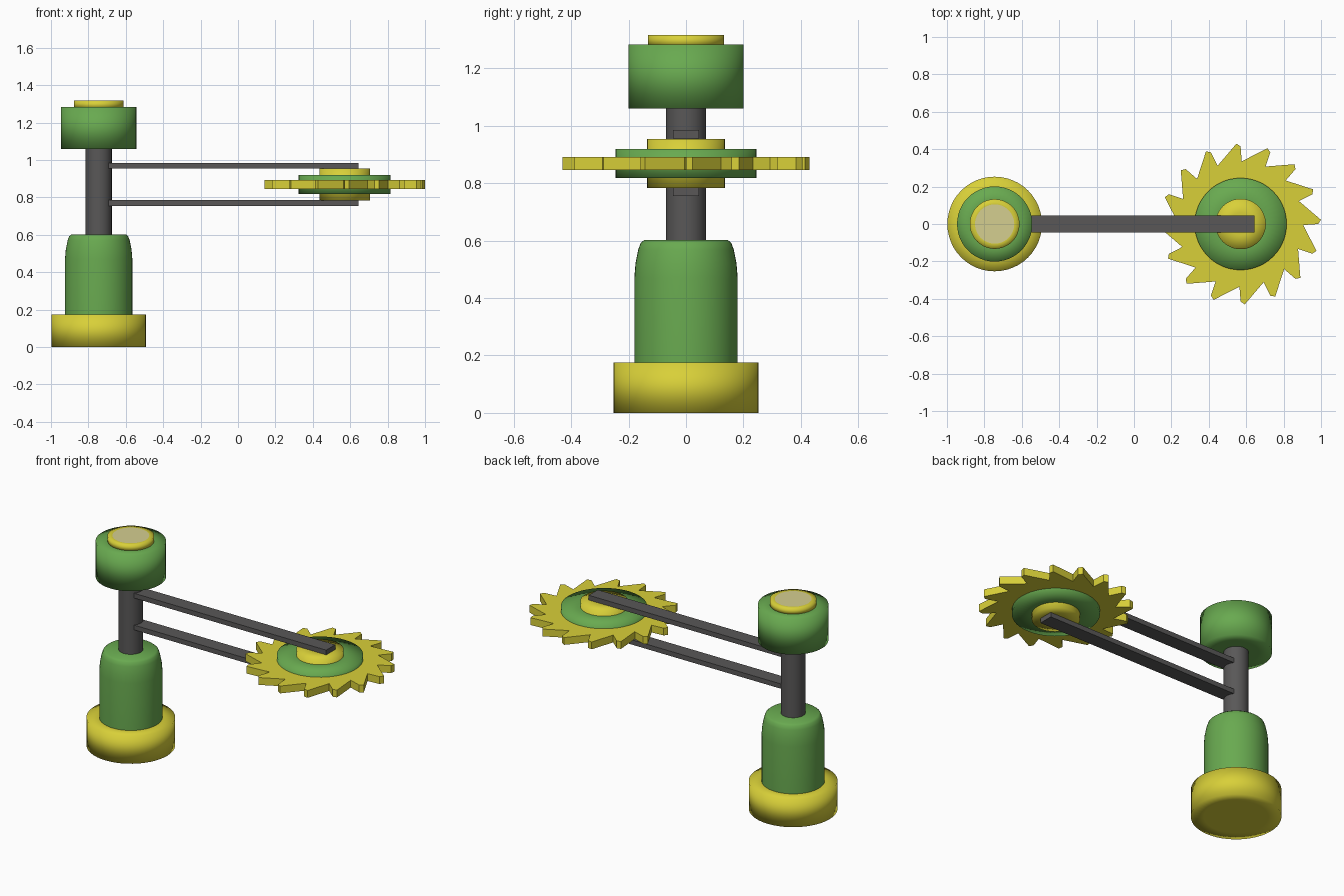
import bpy, bmesh, math

cube = bpy.data.objects.get("Cube")
if cube:
    bpy.data.objects.remove(cube, do_unlink=True)


def material(name, rgb):
    m = bpy.data.materials.new(name)
    m.use_nodes = True
    m.diffuse_color = (*rgb, 1)
    m.node_tree.nodes["Principled BSDF"].inputs["Base Color"].default_value = (*rgb, 1)
    return m


yellow = material("yellow", (0.69, 0.63, 0.04))
green = material("green", (0.14, 0.40, 0.08))
grey = material("dark grey", (0.10, 0.097, 0.097))
pale = material("pale yellow", (0.66, 0.62, 0.28))

POLE_X, SAW_X, SAW_Z = -0.745, 0.57, 0.869
SEGMENTS = 48


def finish(name, bm, mats, smooth=None):
    bmesh.ops.recalc_face_normals(bm, faces=bm.faces)
    mesh = bpy.data.meshes.new(name)
    bm.to_mesh(mesh)
    bm.free()
    for m in mats:
        mesh.materials.append(m)
    obj = bpy.data.objects.new(name, mesh)
    bpy.context.collection.objects.link(obj)
    if smooth == "soft":
        mesh.shade_smooth()
    elif smooth == "edged":
        bpy.ops.object.select_all(action="DESELECT")
        obj.select_set(True)
        bpy.context.view_layer.objects.active = obj
        bpy.ops.object.shade_smooth_by_angle(angle=math.radians(40))
    return obj


def lathe(name, profile, x, mats, smooth="soft"):
    """Revolve (radius, height) points about a vertical axis and close both ends."""
    bm = bmesh.new()
    rings = []
    for r, z in profile:
        rings.append([bm.verts.new((x + r * math.cos(i * math.tau / SEGMENTS),
                                    r * math.sin(i * math.tau / SEGMENTS), z))
                      for i in range(SEGMENTS)])
    for a, b in zip(rings, rings[1:]):
        for i in range(SEGMENTS):
            j = (i + 1) % SEGMENTS
            bm.faces.new((a[i], a[j], b[j], b[i]))
    bm.faces.new(rings[0])
    top = bm.faces.new(rings[-1])
    top.material_index = len(mats) - 1
    return finish(name, bm, mats, smooth)


def drum(name, r, z0, z1, x, mats, inner):
    """Short cylinder with a flat inner circle on both ends."""
    return lathe(name, [(inner, z0), (r, z0), (r, z1), (inner, z1)], x, mats)


# Stand, pole and cap
drum("base", 0.253, 0, 0.175, POLE_X, [yellow], 0.18)
lathe("lower_body", [(0.18, 0.17), (0.18, 0.47), (0.176, 0.52), (0.166, 0.57),
                     (0.158, 0.592), (0.146, 0.602)], POLE_X, [green], "edged")
lathe("pole", [(0.07, 0.59), (0.07, 1.07)], POLE_X, [grey], "edged")
drum("cap", 0.201, 1.06, 1.283, POLE_X, [green], 0.13)
drum("cap_button", 0.133, 1.275, 1.317, POLE_X, [yellow, pale], 0.105)

# Two arms gripping the blade hub
for name, z in (("upper_arm", 0.97), ("lower_arm", 0.77)):
    bm = bmesh.new()
    bmesh.ops.create_cube(bm, size=1)
    start, end = POLE_X + 0.03, 0.645
    for v in bm.verts:
        v.co = ((start + end) / 2 + v.co.x * (end - start), v.co.y * 0.09, z + v.co.z * 0.03)
    finish(name, bm, [grey])

# Toothed blade
TEETH = 16
outline = []
for k in range(TEETH):
    turn = k * 360 / TEETH
    for angle, r in ((-1.0, 0.335), (0.0, 0.415), (3.0, 0.43)):
        a = math.radians(turn + angle)
        outline.append((SAW_X + r * math.cos(a), r * math.sin(a)))
bm = bmesh.new()
low = [bm.verts.new((x, y, SAW_Z - 0.023)) for x, y in outline]
high = [bm.verts.new((x, y, SAW_Z + 0.023)) for x, y in outline]
bm.faces.new(low)
bm.faces.new(high)
for i in range(len(low)):
    j = (i + 1) % len(low)
    bm.faces.new((low[i], low[j], high[j], high[i]))
finish("saw_blade", bm, [yellow])

# Blade flange and hub
drum("blade_flange", 0.246, SAW_Z - 0.05, SAW_Z + 0.05, SAW_X, [green], 0.135)
drum("blade_hub", 0.135, SAW_Z - 0.085, SAW_Z + 0.085, SAW_X, [yellow], 0.06)
